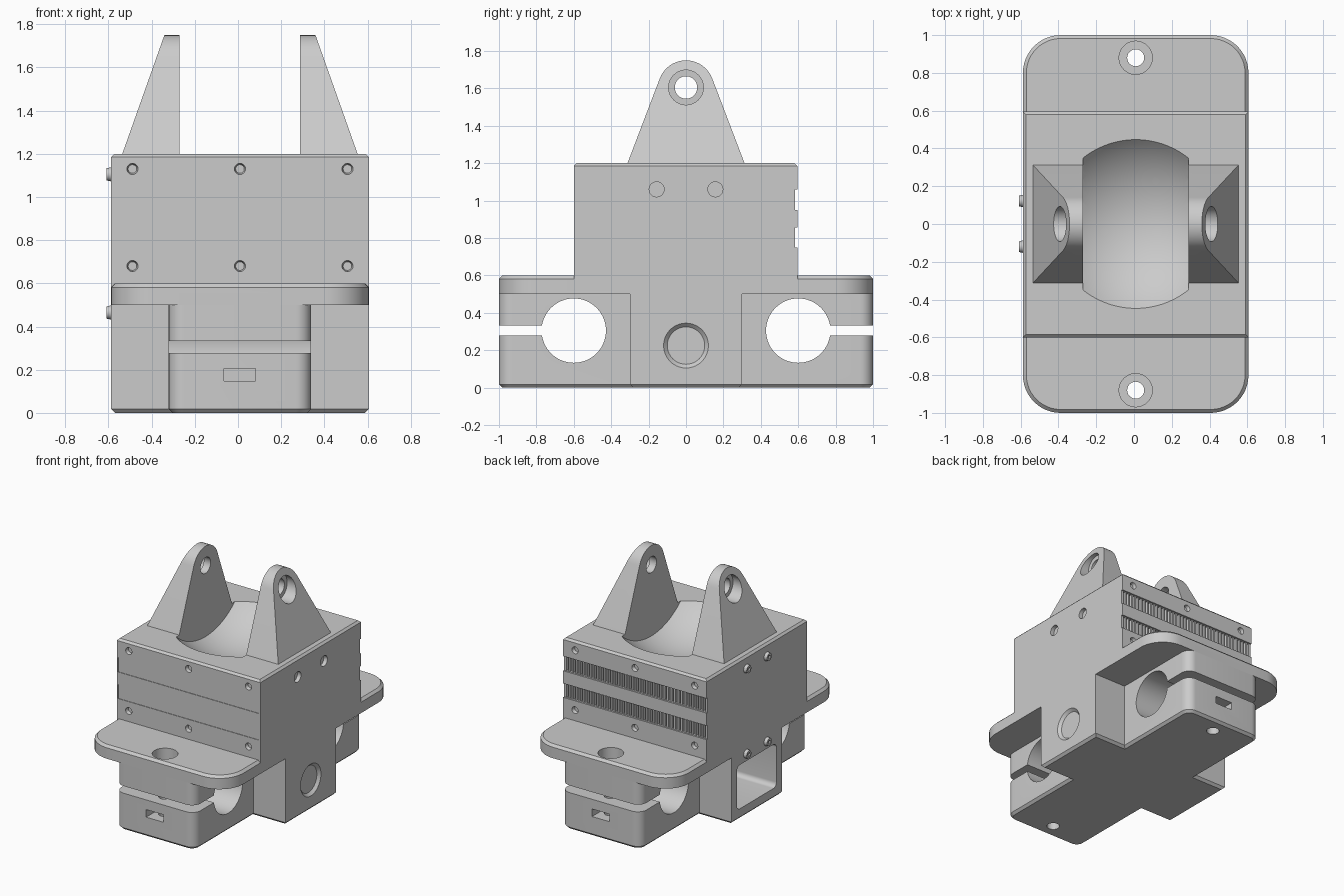
import bpy, bmesh, math
from mathutils import Matrix, Vector

if "Cube" in bpy.data.objects:
    bpy.data.objects.remove(bpy.data.objects["Cube"])

CX = 0.009          # x of the housing's middle plane
HW = 0.597          # housing half width
grey = bpy.data.materials.new("grey plastic")
grey.diffuse_color = (0.6, 0.6, 0.6, 1)
grey.use_nodes = True
grey.node_tree.nodes["Principled BSDF"].inputs["Base Color"].default_value = grey.diffuse_color


def finish(name, bm):
    bmesh.ops.recalc_face_normals(bm, faces=bm.faces)
    me = bpy.data.meshes.new(name)
    bm.to_mesh(me)
    bm.free()
    me.materials.append(grey)
    ob = bpy.data.objects.new(name, me)
    bpy.context.collection.objects.link(ob)
    return ob


def chamfer(bm, size, rule):
    edges = [e for e in bm.edges if rule((e.verts[0].co + e.verts[1].co) / 2, e)]
    bmesh.ops.bevel(bm, geom=edges, offset=size, segments=1, affect='EDGES')


def add_box(bm, x, y, z):
    mat = Matrix.LocRotScale(Vector(((x[0] + x[1]) / 2 + CX, sum(y) / 2, sum(z) / 2)), None,
                             Vector((x[1] - x[0], y[1] - y[0], z[1] - z[0])))
    bmesh.ops.create_cube(bm, size=1, matrix=mat)


def box(name, x, y, z):
    bm = bmesh.new()
    add_box(bm, x, y, z)
    return finish(name, bm)


def rod(name, axis, loc, r, length, r2=None, seg=40):
    """Cylinder or cone centred on loc; r2 is the radius at the positive end."""
    bm = bmesh.new()
    bmesh.ops.create_cone(bm, cap_ends=True, segments=seg, radius1=r,
                          radius2=r if r2 is None else r2, depth=length)
    rot = {'x': Matrix.Rotation(math.pi / 2, 4, 'Y'),
           'y': Matrix.Rotation(-math.pi / 2, 4, 'X'), 'z': Matrix()}[axis]
    bm.transform(Matrix.Translation((loc[0] + CX, loc[1], loc[2])) @ rot)
    return finish(name, bm)


def prism(pts, to3d, shift):
    bm = bmesh.new()
    f = bm.faces.new([bm.verts.new(to3d(*p)) for p in pts])
    new = bmesh.ops.extrude_face_region(bm, geom=[f])['geom']
    bmesh.ops.translate(bm, vec=shift, verts=[v for v in new if isinstance(v, bmesh.types.BMVert)])
    bmesh.ops.recalc_face_normals(bm, faces=bm.faces)
    return bm


def rounded(hx, hy, r, n=8):
    pts = []
    for i, (sx, sy) in enumerate([(1, 1), (-1, 1), (-1, -1), (1, -1)]):
        for k in range(n + 1):
            a = math.pi / 2 * (i + k / n)
            pts.append((sx * (hx - r) + r * math.cos(a), sy * (hy - r) + r * math.sin(a)))
    return pts


def boolean(target, other, op='DIFFERENCE'):
    m = target.modifiers.new("cut", 'BOOLEAN')
    m.operation, m.object, m.solver = op, other, 'EXACT'
    bpy.context.view_layer.objects.active = target
    bpy.ops.object.modifier_apply(modifier=m.name)
    bpy.data.objects.remove(other, do_unlink=True)


def flat(z):
    return lambda x, y: (x + CX, y, z)


def level(z):
    return lambda c, e: all(abs(v.co.z - z) < 1e-4 for v in e.verts)


# Upper housing with a chamfered top rim
bm = bmesh.new()
add_box(bm, (-HW, HW), (-0.6, 0.595), (0.45, 1.2))
chamfer(bm, 0.015, level(1.2))
housing = finish("housing", bm)

# Lower centre block, clamp arms and flange
bm = bmesh.new()
add_box(bm, (-HW, HW), (-0.3, 0.3), (0, 0.55))
chamfer(bm, 0.018, level(0))
parts = [finish("centre_block", bm)]
bm = prism(rounded(0.33, 1, 0.07), flat(0), (0, 0, 0.55))
chamfer(bm, 0.018, level(0))
parts.append(finish("clamp_arms", bm))
bm = prism(rounded(HW, 1, 0.2, 12), flat(0.5), (0, 0, 0.1))
chamfer(bm, 0.018, level(0.6))
parts.append(finish("flange", bm))
# Remove the underside of the housing overhang beyond the flange level
boolean(housing, box("trim", (-1, 1), (-1, 1), (0.3, 0.52)))
for p in parts:
    boolean(housing, p, 'UNION')

# Spherical seat between the lugs
bm = bmesh.new()
bmesh.ops.create_uvsphere(bm, u_segments=80, v_segments=48, radius=0.6,
                          matrix=Matrix.Translation((CX, 0, 1.6)))
seat = finish("seat_cutter", bm)
boolean(seat, box("seat_limit", (-0.279, 0.279), (-1, 1), (0.8, 1.5)), 'INTERSECT')
boolean(housing, seat)

# Tube bores, clamp slots, vertical bolt holes and nut slots
for s in (-1, 1):
    boolean(housing, rod("bore", 'x', (0, s * 0.6, 0.305), 0.172, 2, seg=64))
    boolean(housing, box("slot", (-1, 1), sorted((s * 0.65, s * 1.1)), (0.278, 0.332)))
    boolean(housing, rod("bolt_hole", 'z', (0, s * 0.88, 0.3), 0.045, 1))
    boolean(housing, rod("counterbore", 'z', (0, s * 0.88, 0.6), 0.088, 0.18))
    boolean(housing, box("nut_slot", (-0.073, 0.073), sorted((s * 0.8, s * 1.1)), (0.148, 0.205)))

# Side connector pocket and round port
bm = prism(rounded(0.235, 0.165, 0.035), lambda y, z: (-0.8, y, z + 0.245), (1.15, 0, 0))
boolean(housing, finish("pocket", bm))
boolean(housing, rod("port", 'x', (0.5, 0, 0.225), 0.1, 0.5))
boolean(housing, rod("port_lip", 'x', (HW, 0, 0.225), 0.1, 0.04, 0.14))

# Screw recesses on the front, back and right side
for x in (-0.498, 0, 0.498):
    for z in (0.68, 1.13):
        boolean(housing, rod("recess", 'y', (x, -0.6, z), 0.032, 0.05, 0.02, 20))
        boolean(housing, rod("recess", 'y', (x, 0.595, z), 0.02, 0.05, 0.032, 20))
for y in (-0.157, 0.157):
    boolean(housing, rod("side_recess", 'x', (HW, y, 1.06), 0.04, 0.06, seg=24))

# Shallow front bands and slatted rear vents
for z in ((0.75, 0.855), (0.95, 1.06)):
    boolean(housing, box("band", (-HW + 0.01, HW - 0.01), (-0.7, -0.596), z))
    boolean(housing, box("vent", (-1, 1), (0.583, 0.7), z))
    bm = bmesh.new()
    for i in range(40):
        x = -0.57 + i * 1.14 / 39
        add_box(bm, (x - 0.008, x + 0.008), (0.55, 0.65), (z[0] + 0.002, z[1] - 0.002))
    boolean(housing, finish("vent_gaps", bm))

# Pivot lugs: tangent rounded outline, cut by a sloping outer plane
t = math.radians(20)
outline = [(0.313, 1.2)]
for k in range(17):
    a = t + (math.pi - 2 * t) * k / 16
    outline.append((0.15 * math.cos(a), 1.6 + 0.15 * math.sin(a)))
outline.append((-0.313, 1.2))
lugs = []
for s, side in ((-1, "left"), (1, "right")):
    bm = prism(outline, lambda y, z: (CX + s * 0.279, y, z), (s * 0.3, 0, 0))
    cut = bmesh.ops.bisect_plane(bm, geom=bm.verts[:] + bm.edges[:] + bm.faces[:],
                                 plane_co=(CX + s * 0.545, 0, 1.2),
                                 plane_no=(s * 0.55, 0, 0.195), clear_outer=True)
    bmesh.ops.holes_fill(bm, edges=[e for e in bm.edges if e.is_boundary])
    lug = finish(side + "_lug", bm)
    boolean(lug, rod("pin_hole", 'x', (s * 0.4, 0, 1.605), 0.06, 0.6))
    boolean(lug, rod("pin_counterbore", 'x', (s * 0.535, 0, 1.605), 0.093, 0.4))
    lugs.append(lug)

# Button-head screws on the left side
screws = []
for y in (-0.12, 0.122):
    for z in (0.465, 1.105):
        s = rod("side_screw", 'x', (-HW - 0.008, y, z), 0.028, 0.028, 0.034, 24)
        boolean(s, rod("socket", 'x', (-HW - 0.022, y, z), 0.015, 0.024, seg=6))
        screws.append(s)

# Smooth the curved faces and keep the edges sharp
bpy.ops.object.select_all(action='DESELECT')
for ob in [housing] + lugs + screws:
    ob.select_set(True)
bpy.context.view_layer.objects.active = housing
bpy.ops.object.shade_smooth_by_angle(angle=math.radians(25))
